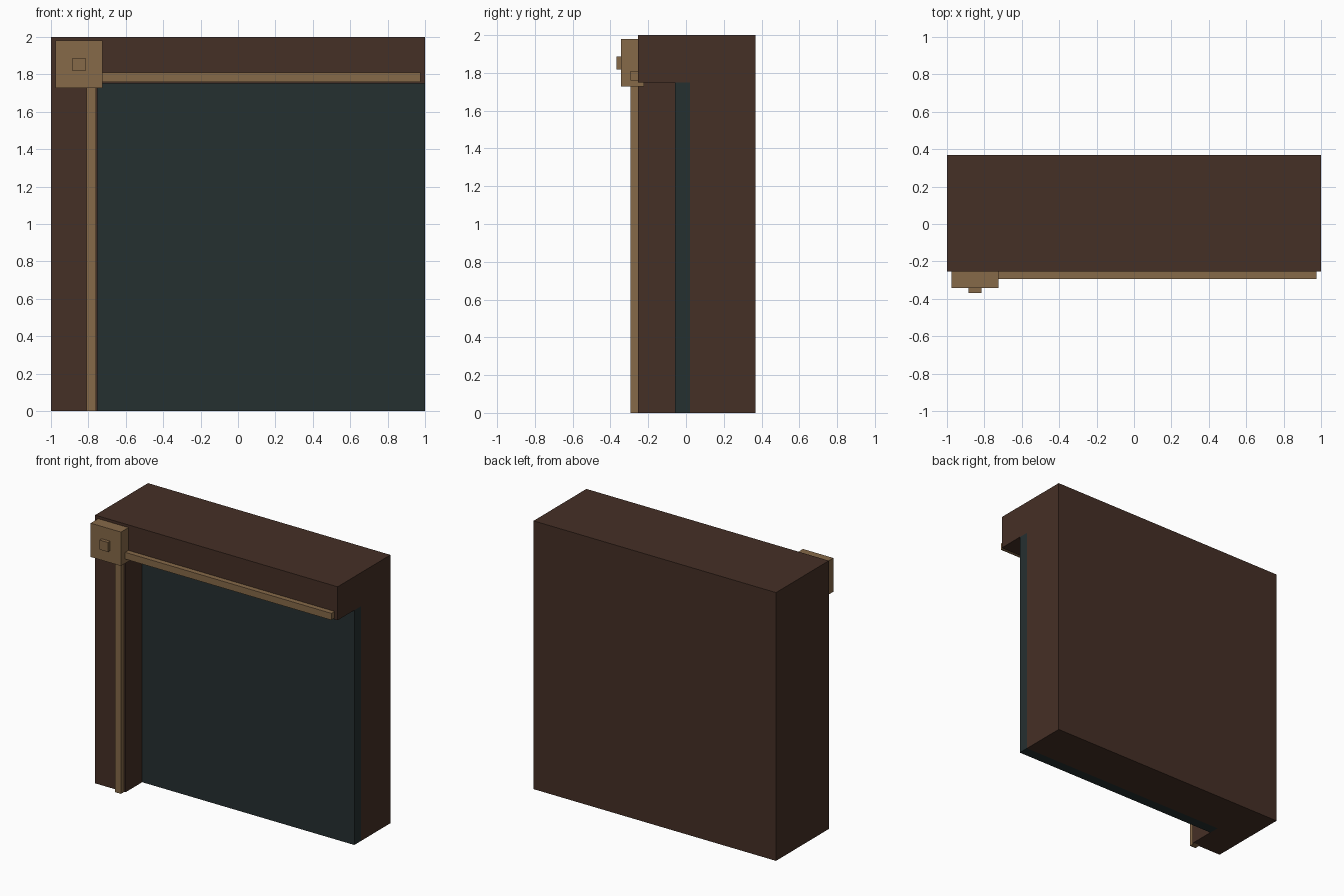
import bpy
import bmesh
from mathutils import Matrix, Vector

if "Cube" in bpy.data.objects:
    bpy.data.objects.remove(bpy.data.objects["Cube"])


def material(name, color):
    m = bpy.data.materials.new(name)
    m.diffuse_color = (*color, 1.0)
    m.use_nodes = True
    m.node_tree.nodes["Principled BSDF"].inputs["Base Color"].default_value = m.diffuse_color
    return m


BROWN = material("dark brown wood", (0.060, 0.029, 0.019))
TEAL = material("dark teal", (0.0185, 0.029, 0.030))
BRASS = material("dull brass", (0.240, 0.142, 0.066))


def box(name, lo, hi, mat):
    """Axis-aligned box between two corners."""
    lo, hi = Vector(lo), Vector(hi)
    bm = bmesh.new()
    bmesh.ops.create_cube(bm, size=1.0, matrix=Matrix.Translation((lo + hi) / 2)
                          @ Matrix.Diagonal((*(hi - lo), 1.0)))
    mesh = bpy.data.meshes.new(name)
    bm.to_mesh(mesh)
    bm.free()
    mesh.materials.append(mat)
    obj = bpy.data.objects.new(name, mesh)
    bpy.context.collection.objects.link(obj)
    return obj


# Wall body with the recess cut out below the top rail and right of the post
frame = box("wall_frame", (-1, -0.255, 0), (1, 0.368, 2), BROWN)
cutter = box("recess_cutter", (-0.75, -0.5, -0.2), (1.2, 0.02, 1.75), BROWN)
cutter.hide_render = True
cut = frame.modifiers.new("recess", 'BOOLEAN')
cut.operation = 'DIFFERENCE'
cut.solver = 'EXACT'
cut.object = cutter
bpy.context.view_layer.objects.active = frame
frame.select_set(True)
bpy.ops.object.modifier_apply(modifier=cut.name)
bpy.data.objects.remove(cutter, do_unlink=True)

# Inset panel filling the back of the recess
box("recessed_panel", (-0.75, -0.058, 0), (1, 0.02, 1.75), TEAL)

# Trim strips along the inner edges of the frame
box("top_trim", (-0.73, -0.293, 1.76), (0.975, -0.243, 1.81), BRASS)
box("side_trim", (-0.81, -0.293, 0), (-0.76, -0.243, 1.735), BRASS)

# Corner block with its small raised boss
box("corner_block", (-0.975, -0.343, 1.728), (-0.725, -0.222, 1.98), BRASS)
box("corner_boss", (-0.885, -0.368, 1.817), (-0.815, -0.335, 1.888), BRASS)
